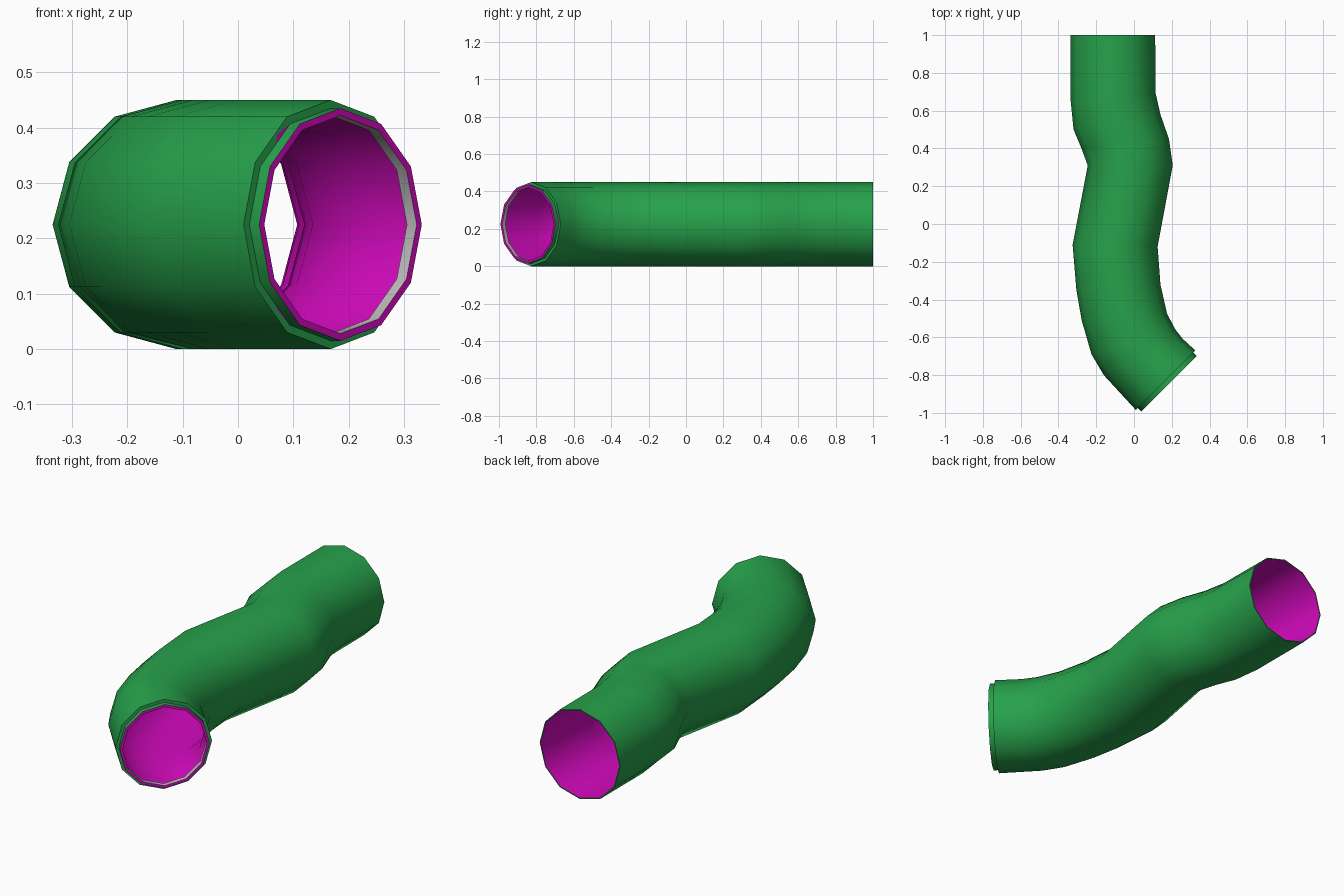
import bpy, bmesh, math
from mathutils import Vector

if "Cube" in bpy.data.objects:
    bpy.data.objects.remove(bpy.data.objects["Cube"])

SIDES, R = 12, 0.225

# Path stations: left and right edge of the tube seen from above, back to front
STATIONS = [
    ((-.335, 1.0), (.112, 1.0)), ((-.335, .65), (.115, .69)),
    ((-.32, .50), (.14, .58)), ((-.28, .405), (.185, .45)),
    ((-.245, .31), (.205, .31)), ((-.325, -.11), (.125, -.12)),
    ((-.305, -.35), (.14, -.32)), ((-.277, -.51), (.175, -.475)),
    ((-.225, -.69), (.22, -.56)), ((-.16, -.80), (.26, -.61)),
    ((.01, -.985), (.325, -.67)),
]


def material(name, rgb):
    m = bpy.data.materials.new(name)
    m.diffuse_color = (*rgb, 1)
    m.use_nodes = True
    m.node_tree.nodes["Principled BSDF"].inputs["Base Color"].default_value = m.diffuse_color
    return m


def ring(bm, station, inset=0.0, push=0.0):
    """Twelve-sided ring across a station, shrunk by inset, moved forward by push."""
    left, right = (Vector((*p, R)) for p in station)
    centre, half = (left + right) / 2, (right - left) / 2
    side = half.normalized()
    centre += Vector((side.y, -side.x, 0)) * push
    verts = []
    for i in range(SIDES):
        a = 2 * math.pi * i / SIDES
        verts.append(bm.verts.new(centre
                                  + side * (half.length - inset) * math.cos(a)
                                  + Vector((0, 0, (R - inset) * math.sin(a)))))
    return verts


bm = bmesh.new()
end = STATIONS[-1]
GREEN, PINK, GREY = 0, 1, 2

# Closed run of rings: outer wall, stepped front lip, then lining back to the start
rings = [(ring(bm, s), GREEN) for s in STATIONS]
rings += [
    (ring(bm, end, .015), GREEN),
    (ring(bm, end, .015, .025), GREEN),
    (ring(bm, end, .028, .025), PINK),
    (ring(bm, end, .028), GREY),
]
rings += [(ring(bm, s, .005), PINK) for s in reversed(STATIONS)]
rings.append((rings[0][0], GREEN))

for (a, _), (b, mat) in zip(rings, rings[1:]):
    for i in range(SIDES):
        j = (i + 1) % SIDES
        bm.faces.new((a[i], a[j], b[j], b[i])).material_index = mat
bmesh.ops.recalc_face_normals(bm, faces=bm.faces)

mesh = bpy.data.meshes.new("tunnel_tube")
bm.to_mesh(mesh)
bm.free()
mesh.materials.append(material("green_shell", (.02, .36, .07)))
mesh.materials.append(material("magenta_lining", (.66, .003, .52)))
mesh.materials.append(material("grey_lip", (.5, .5, .5)))
tube = bpy.data.objects.new("tunnel_tube", mesh)
bpy.context.collection.objects.link(tube)

# Smooth walls, crisp rims
bpy.context.view_layer.objects.active = tube
tube.select_set(True)
bpy.ops.object.shade_smooth_by_angle(angle=math.radians(40))
